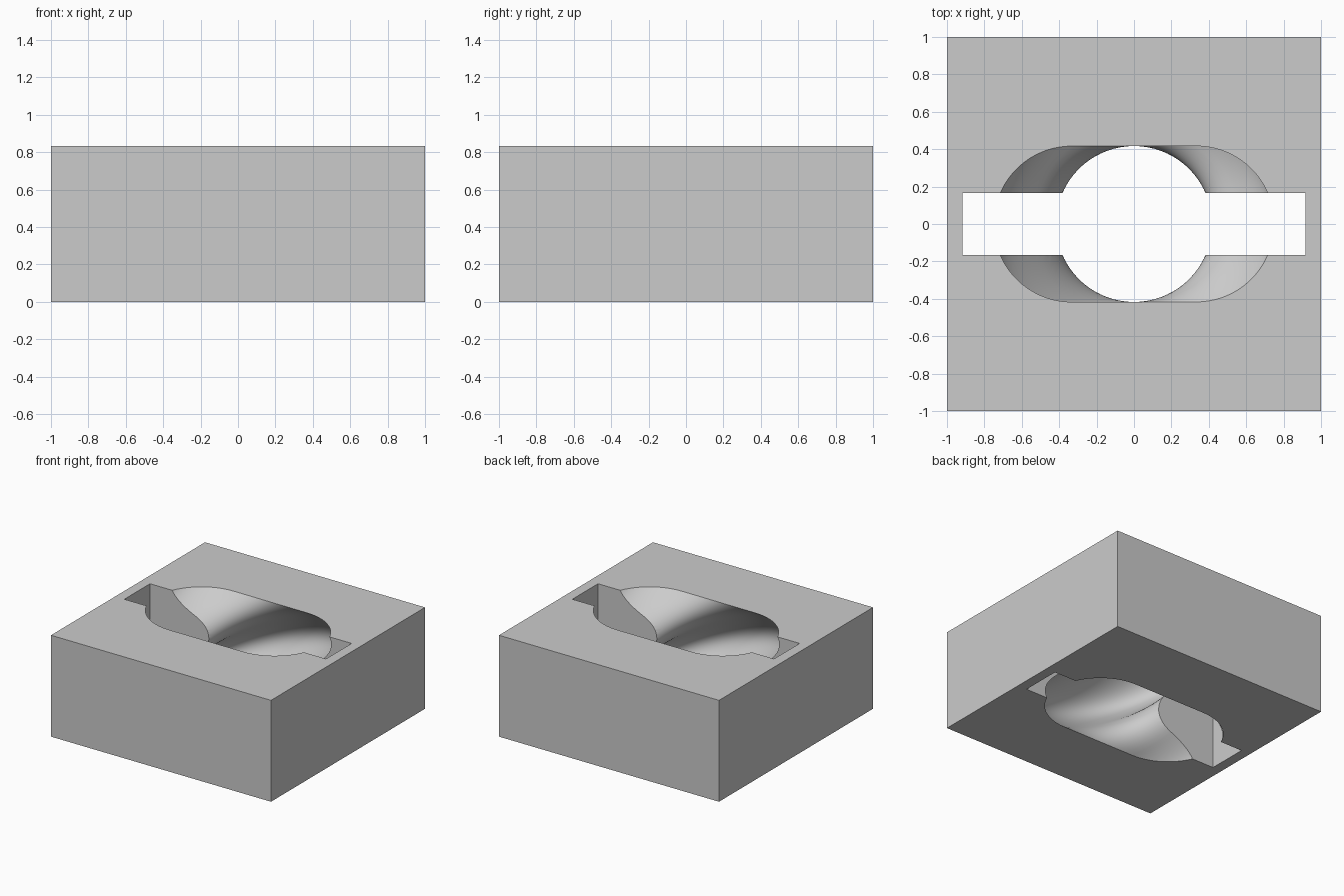
import bpy, bmesh
from math import cos, sin, pi, radians

SIZE, HEIGHT = 2.0, 0.833      # block width and height
RADIUS, OFFSET = 0.4167, 0.333  # stadium end radius and centre offset
SLOT = (1.833, 0.333)           # slot length and width
LAYERS, ARC, SIDE, MARGIN = 72, 32, 12, 0.03

if "Cube" in bpy.data.objects:
    bpy.data.objects.remove(bpy.data.objects["Cube"], do_unlink=True)

grey = bpy.data.materials.new("plain_grey")
grey.use_nodes = True
grey.diffuse_color = (0.6, 0.6, 0.6, 1)
grey.node_tree.nodes["Principled BSDF"].inputs["Base Color"].default_value = (0.6, 0.6, 0.6, 1)


def finish(name, bm):
    bmesh.ops.recalc_face_normals(bm, faces=bm.faces)
    mesh = bpy.data.meshes.new(name)
    bm.to_mesh(mesh)
    bm.free()
    mesh.materials.append(grey)
    obj = bpy.data.objects.new(name, mesh)
    bpy.context.collection.objects.link(obj)
    return obj


def box(name, sx, sy, z0, z1):
    bm = bmesh.new()
    bmesh.ops.create_cube(bm, size=1)
    for v in bm.verts:
        v.co = (v.co.x * sx, v.co.y * sy, z0 + (v.co.z + 0.5) * (z1 - z0))
    return finish(name, bm)


def stadium():
    """Outline with round ends and subdivided straight sides."""
    half = [(OFFSET + RADIUS * cos(a), RADIUS * sin(a))
            for a in (pi * (i / ARC - 0.5) for i in range(ARC + 1))]
    half += [(OFFSET * (1 - 2 * i / SIDE), RADIUS) for i in range(1, SIDE)]
    return half + [(-x, -y) for x, y in half]


def twisted_bore(name):
    """Stadium that makes half a turn over the height of the block."""
    bm = bmesh.new()
    outline, rings = stadium(), []
    for k in range(LAYERS + 1):
        z = -MARGIN + (HEIGHT + 2 * MARGIN) * k / LAYERS
        a = pi * (1 - z / HEIGHT)
        rings.append([bm.verts.new((x * cos(a) - y * sin(a), x * sin(a) + y * cos(a), z))
                      for x, y in outline])
    n = len(outline)
    for low, high in zip(rings, rings[1:]):
        for i in range(n):
            j = (i + 1) % n
            bm.faces.new((low[i], low[j], high[j], high[i]))
    bm.faces.new(rings[0])
    bm.faces.new(rings[-1])
    bmesh.ops.triangulate(bm, faces=bm.faces[:])
    return finish(name, bm)


# Block with the straight slot and the twisted bore cut right through
block = box("block", SIZE, SIZE, 0, HEIGHT)
cutters = [twisted_bore("bore_cutter"),
           box("slot_cutter", *SLOT, -MARGIN, HEIGHT + MARGIN)]
bpy.ops.object.select_all(action="DESELECT")
bpy.context.view_layer.objects.active = block
block.select_set(True)
for cutter in cutters:
    cutter.hide_render = True
    cut = block.modifiers.new(cutter.name, "BOOLEAN")
    cut.operation, cut.solver, cut.object = "DIFFERENCE", "EXACT", cutter
    bpy.ops.object.modifier_apply(modifier=cut.name)
for cutter in cutters:
    bpy.data.objects.remove(cutter, do_unlink=True)

# Smooth bore walls, crisp outer edges
bpy.ops.object.shade_smooth_by_angle(angle=radians(30))
